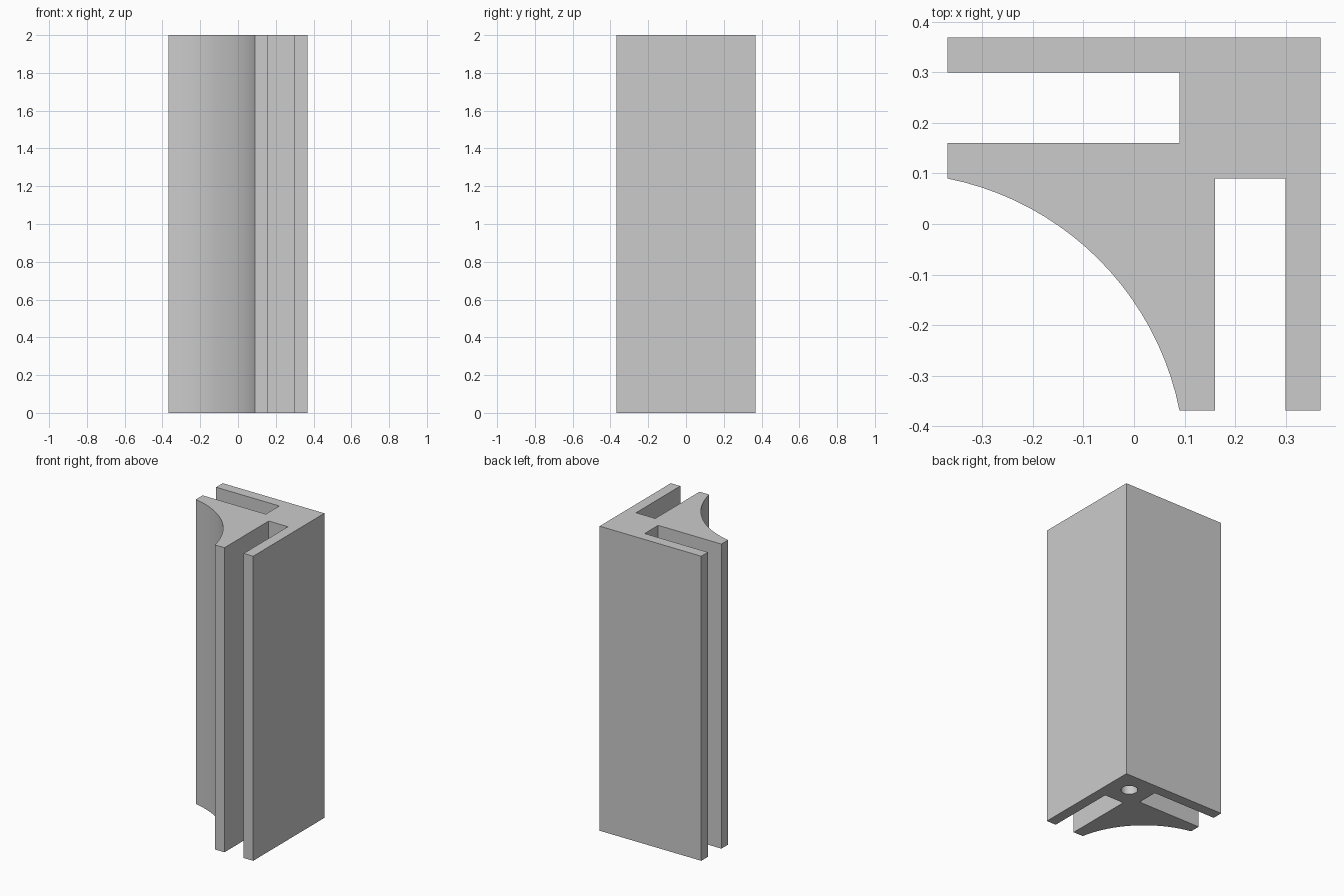
import bpy
import bmesh
from math import radians, atan2, hypot, cos, sin

cube = bpy.data.objects.get("Cube")
if cube:
    bpy.data.objects.remove(cube, do_unlink=True)

HEIGHT = 2.0
EDGE = 0.369                    # half the width of the square outline
INNER, LIP, SLOT = 0.09, 0.16, 0.30
ARC_CENTRE = -0.483             # centre of the concave front, on x = y
ARC_STEPS = 20
HOLE_AT, HOLE_RADIUS, HOLE_DEPTH = 0.23, 0.05, 0.6

# One flat grey
grey = bpy.data.materials.new("light grey")
grey.use_nodes = True
colour = (0.6, 0.6, 0.6, 1.0)
grey.diffuse_color = colour
grey.node_tree.nodes["Principled BSDF"].inputs["Base Color"].default_value = colour


def extrude_profile(name, points, bottom, top):
    """Solid prism from a closed outline in the ground plane."""
    bm = bmesh.new()
    face = bm.faces.new([bm.verts.new((x, y, bottom)) for x, y in points])
    result = bmesh.ops.extrude_face_region(bm, geom=[face])
    raised = [v for v in result["geom"] if isinstance(v, bmesh.types.BMVert)]
    bmesh.ops.translate(bm, verts=raised, vec=(0, 0, top - bottom))
    bmesh.ops.recalc_face_normals(bm, faces=bm.faces[:])
    mesh = bpy.data.meshes.new(name)
    bm.to_mesh(mesh)
    bm.free()
    mesh.materials.append(grey)
    obj = bpy.data.objects.new(name, mesh)
    bpy.context.collection.objects.link(obj)
    return obj


def arc(centre, radius, start, end, steps):
    return [(centre + radius * cos(start + (end - start) * i / steps),
             centre + radius * sin(start + (end - start) * i / steps))
            for i in range(steps + 1)]


# Corner profile: one slotted arm, mirrored across the diagonal
arm = [(INNER, -EDGE), (LIP, -EDGE), (LIP, INNER), (SLOT, INNER), (SLOT, -EDGE), (EDGE, -EDGE)]
other_arm = [(y, x) for x, y in reversed(arm)]
dx, dy = INNER - ARC_CENTRE, -EDGE - ARC_CENTRE
curve = arc(ARC_CENTRE, hypot(dx, dy), atan2(dx, dy), atan2(dy, dx), ARC_STEPS)
outline = arm + [(EDGE, EDGE)] + other_arm + curve[1:-1]
post = extrude_profile("corner_post", outline, 0, HEIGHT)

# Blind screw hole in the underside
ring = arc(HOLE_AT, HOLE_RADIUS, 0, radians(360), 32)[:-1]
cutter = extrude_profile("hole_cutter", ring, -0.1, HOLE_DEPTH)
cutter.hide_render = True
hole = post.modifiers.new("screw_hole", "BOOLEAN")
hole.operation = "DIFFERENCE"
hole.solver = "EXACT"
hole.object = cutter

bpy.ops.object.select_all(action="DESELECT")
post.select_set(True)
bpy.context.view_layer.objects.active = post
bpy.ops.object.modifier_apply(modifier=hole.name)
bpy.data.objects.remove(cutter, do_unlink=True)

# Smooth curve and hole wall, crisp corners
bpy.ops.object.shade_smooth_by_angle(angle=radians(20))
